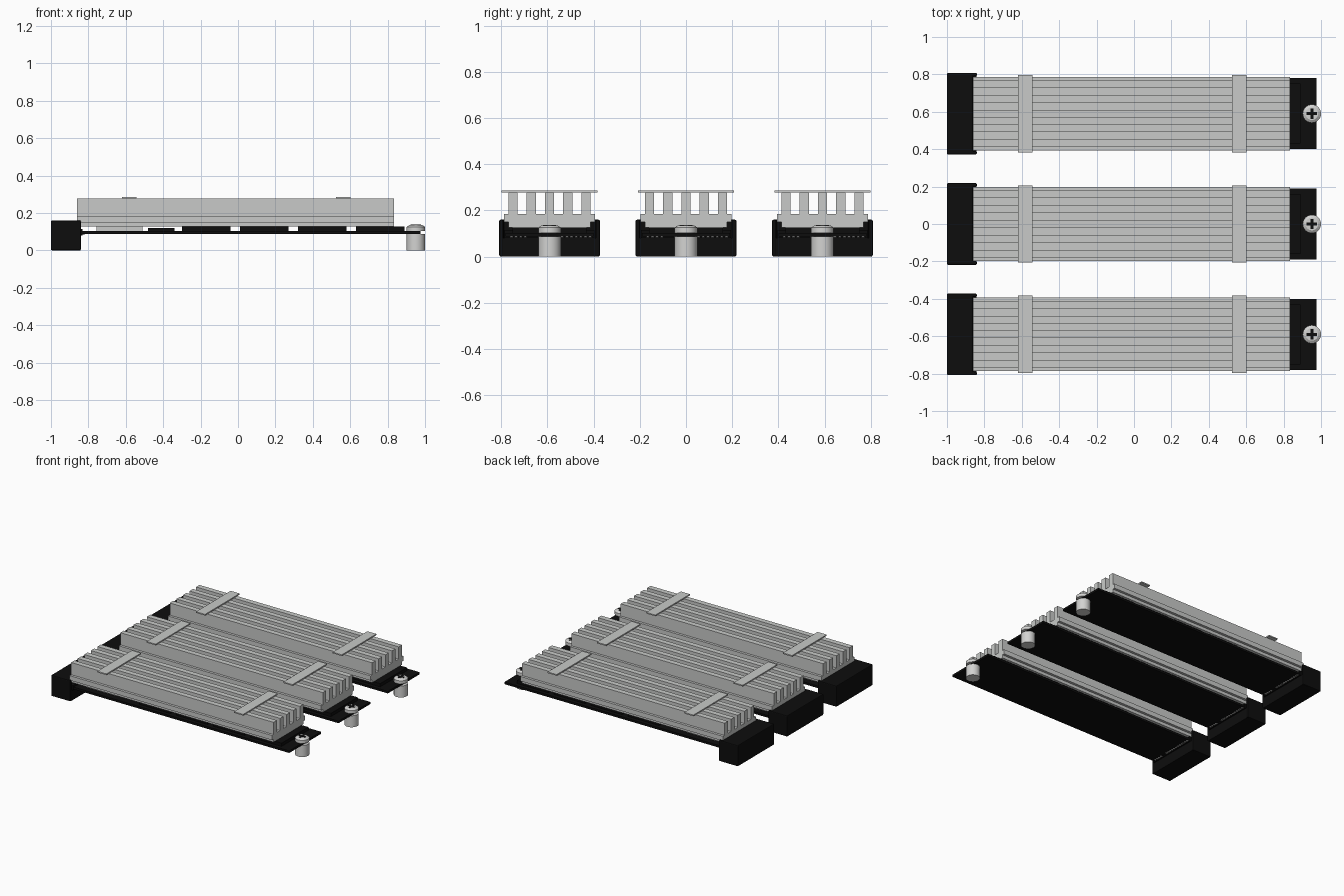
import bpy
import bmesh
from mathutils import Matrix

if "Cube" in bpy.data.objects:
    bpy.data.objects.remove(bpy.data.objects["Cube"], do_unlink=True)


def make_material(name, r, g, b):
    mat = bpy.data.materials.new(name)
    mat.use_nodes = True
    mat.diffuse_color = (r, g, b, 1)
    mat.node_tree.nodes["Principled BSDF"].inputs["Base Color"].default_value = (r, g, b, 1)
    return mat


BLACK = make_material("black plastic", 0.004, 0.004, 0.004)
ALUMINIUM = make_material("brushed aluminium", 0.58, 0.59, 0.58)
STEEL = make_material("bright steel", 0.65, 0.65, 0.64)


def finish(name, bm, mat, bevel=0):
    mesh = bpy.data.meshes.new(name)
    bmesh.ops.recalc_face_normals(bm, faces=bm.faces)
    bm.to_mesh(mesh)
    bm.free()
    mesh.materials.append(mat)
    obj = bpy.data.objects.new(name, mesh)
    bpy.context.collection.objects.link(obj)
    if bevel:
        mod = obj.modifiers.new("soft edges", "BEVEL")
        mod.width = bevel
        mod.segments = 2
    return obj


def add_box(bm, x, y, z):
    """Box spanning the given (low, high) ranges."""
    size = [r[1] - r[0] for r in (x, y, z)]
    mid = [(r[1] + r[0]) / 2 for r in (x, y, z)]
    bmesh.ops.create_cube(bm, size=1, matrix=Matrix.Translation(mid) @ Matrix.Diagonal((*size, 1)))


def boxes(name, mat, spans, bevel=0):
    bm = bmesh.new()
    for span in spans:
        add_box(bm, *span)
    return finish(name, bm, mat, bevel)


def extrude(name, mat, points, offset, bevel=0):
    """Closed outline pushed along an offset."""
    bm = bmesh.new()
    face = bm.faces.new([bm.verts.new(p) for p in points])
    new = bmesh.ops.extrude_face_region(bm, geom=[face])["geom"]
    bmesh.ops.translate(bm, vec=offset, verts=[v for v in new if isinstance(v, bmesh.types.BMVert)])
    return finish(name, bm, mat, bevel)


def cylinder(name, mat, x, y, z, r_low, r_high):
    bm = bmesh.new()
    bmesh.ops.create_cone(bm, cap_ends=True, segments=32, radius1=r_low, radius2=r_high,
                          depth=z[1] - z[0], matrix=Matrix.Translation((x, y, sum(z) / 2)))
    obj = finish(name, bm, mat)
    bpy.ops.object.select_all(action="DESELECT")
    obj.select_set(True)
    bpy.context.view_layer.objects.active = obj
    bpy.ops.object.shade_smooth_by_angle()
    return obj


def heat_sink(tag, y):
    # Half section: stepped base, then the finned top from right to left
    profile = [(-0.178, 0.127), (0.178, 0.127), (0.178, 0.15), (0.197, 0.15), (0.197, 0.185)]
    for i in range(5):
        c = 0.158 - i * 0.079
        profile += [(c + 0.02, 0.185), (c + 0.02, 0.277), (c - 0.02, 0.277), (c - 0.02, 0.185)]
    profile += [(-0.197, 0.185), (-0.197, 0.15), (-0.178, 0.15)]
    extrude("heat_sink" + tag, ALUMINIUM, [(-0.86, y + p, z) for p, z in profile], (1.695, 0, 0))
    # Clips lying across the fins
    for n, x in (("rear", -0.62), ("front", 0.525)):
        boxes(f"{n}_clip{tag}", ALUMINIUM, [((x, x + 0.076), (y - 0.207, y + 0.207), (0.277, 0.286))])


def connector(tag, y):
    # U-shaped socket with two ears holding the board edge
    outline = [(-1, -0.218), (-0.84, -0.218), (-0.84, -0.2), (-0.862, -0.2),
               (-0.862, 0.2), (-0.84, 0.2), (-0.84, 0.218), (-1, 0.218)]
    extrude("connector" + tag, BLACK, [(x, y + p, 0.001) for x, p in outline], (0, 0, 0.159), 0.006)
    boxes("connector_lip" + tag, BLACK, [((-0.88, -0.842), (y - 0.21, y + 0.21), (0, 0.08)),
                                         ((-0.88, -0.832), (y - 0.195, y + 0.195), (0.08, 0.115))])


def board(tag, y):
    boxes("circuit_board" + tag, BLACK, [((-0.88, 0.975), (y - 0.19, y + 0.19), (0.087, 0.103))])
    # Memory chips and controller
    chips = [((x, x + 0.26), (y - 0.16, y + 0.16), (0.103, 0.127)) for x in (-0.3, 0.01, 0.32, 0.63)]
    chips.append(((-0.48, -0.34), (y - 0.08, y + 0.08), (0.103, 0.119)))
    boxes("memory_chips" + tag, BLACK, chips)
    boxes("controller_chip" + tag, ALUMINIUM, [((-0.757, -0.51), (y - 0.14, y + 0.14), (0.103, 0.127))])
    # Edge contacts, in two groups around the key gap
    rows = [-0.165 + i * 0.02 for i in range(18) if i not in (4, 5)]
    boxes("edge_contacts" + tag, STEEL,
          [((-0.832, -0.82), (y + p - 0.006, y + p + 0.006), (0.084, 0.087)) for p in rows])


def mounting_screw(tag, y):
    x = 0.951
    cylinder("standoff" + tag, STEEL, x, y, (0, 0.087), 0.049, 0.049)
    cylinder("screw_head" + tag, STEEL, x, y, (0.103, 0.126), 0.049, 0.049)
    cylinder("screw_crown" + tag, STEEL, x, y, (0.126, 0.136), 0.049, 0.034)
    # Cross recess
    a, b = 0.028, 0.008
    boxes("screw_cross" + tag, BLACK, [((x - a, x + a), (y - b, y + b), (0.134, 0.138)),
                                       ((x - b, x + b), (y - a, y + a), (0.134, 0.1381))])


# Three identical drives side by side
for tag, y in (("_front", -0.59), ("_middle", 0), ("_back", 0.59)):
    heat_sink(tag, y)
    connector(tag, y)
    board(tag, y)
    mounting_screw(tag, y)
